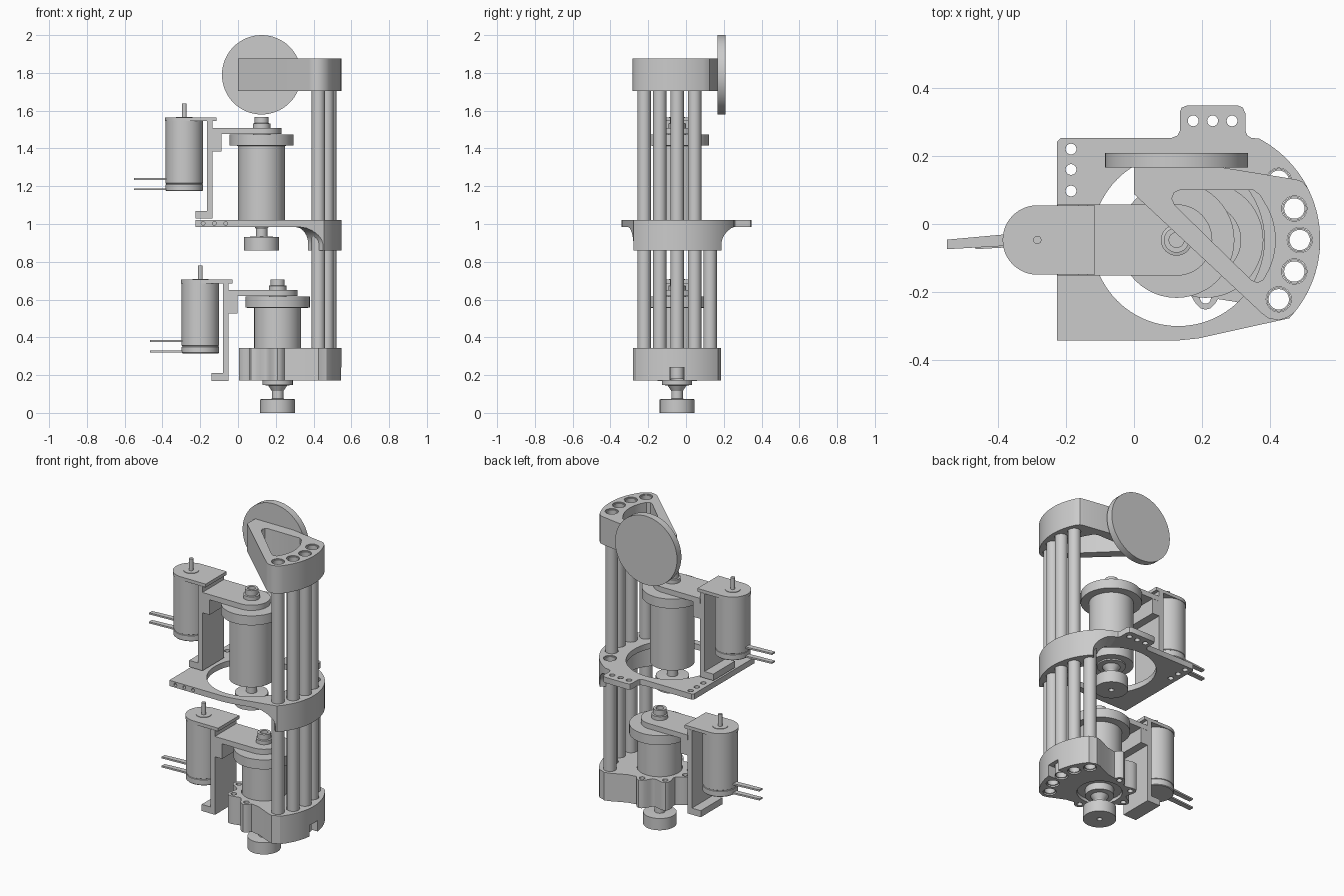
import bpy, bmesh
from math import sin, cos, pi, radians, sqrt

if "Cube" in bpy.data.objects:
    bpy.data.objects.remove(bpy.data.objects["Cube"])

CY = -0.047                # y of all the main axes
FX = 0.21                  # centre of the post arc
POSTS = [-39, -19.5, 0, 19.5, 39]


def finish(name, bm):
    bmesh.ops.recalc_face_normals(bm, faces=bm.faces)
    me = bpy.data.meshes.new(name)
    bm.to_mesh(me)
    bm.free()
    ob = bpy.data.objects.new(name, me)
    bpy.context.collection.objects.link(ob)
    return ob


def loft(name, rings, closed=False):
    """Skin equal-length rings; cap the ends, or close the loop."""
    bm = bmesh.new()
    vs = [[bm.verts.new(p) for p in r] for r in rings]
    n = len(vs[0])
    pairs = list(zip(vs, vs[1:])) + ([(vs[-1], vs[0])] if closed else [])
    for a, b in pairs:
        for i in range(n):
            j = (i + 1) % n
            bm.faces.new((a[i], a[j], b[j], b[i]))
    if not closed:
        bm.faces.new(vs[0])
        bm.faces.new(vs[-1])
    return finish(name, bm)


def prism(name, pts, z0, z1):
    return loft(name, [[(x, y, z) for x, y in pts] for z in (z0, z1)])


def prism_y(name, pts, y0, y1):
    return loft(name, [[(x, y, z) for x, z in pts] for y in (y0, y1)])


def arc(cx, cy, r, a0, a1, n):
    return [(cx + r * cos(radians(a0 + (a1 - a0) * i / n)),
             cy + r * sin(radians(a0 + (a1 - a0) * i / n))) for i in range(n + 1)]


def circle(cx, cy, r, n=48):
    return arc(cx, cy, r, 0, 360, n)[:-1]


def lathe(name, cx, cy, prof, closed=False, n=48):
    return loft(name, [[(x, y, z) for x, y in circle(cx, cy, r, n)] for r, z in prof], closed)


def tongue(name, cx, r, x_end, z0, z1):
    """Flat strap with one rounded end."""
    a = (90, 270) if x_end > cx else (-90, 90)
    pts = arc(cx, CY, r, *a, 24)
    ends = [(x_end, pts[-1][1]), (x_end, pts[0][1])]
    return prism(name, pts + ends, z0, z1)


def boolean(ob, cutter, op='DIFFERENCE'):
    m = ob.modifiers.new("bool", 'BOOLEAN')
    m.operation, m.object, m.solver = op, cutter, 'EXACT'
    bpy.context.view_layer.objects.active = ob
    bpy.ops.object.modifier_apply(modifier=m.name)
    bpy.data.objects.remove(cutter)


def drill(ob, x, y, r, z0, z1, n=24):
    boolean(ob, prism("cutter", circle(x, y, r, n), z0, z1))


def post_xy(a):
    return FX + 0.277 * cos(radians(a)), CY + 0.277 * sin(radians(a))


def box(name, x0, x1, y0, y1, z0, z1):
    return prism(name, [(x0, y0), (x1, y0), (x1, y1), (x0, y1)], z0, z1)


# Lower plate: lobed motor seat blending into the post fan
pts = arc(FX, CY, 0.337, -40, 40, 28) + [(0.447, 0.175), (0.425, 0.185), (0.395, 0.178), (0.3, 0.135)]
for a in range(78, 283, 4):
    r = 0.18 + 0.025 * cos(radians(8 * a))
    pts.append((FX + r * cos(radians(a)), CY + r * sin(radians(a))))
pts += [(0.3, -0.229), (0.395, -0.272), (0.425, -0.281), (0.447, -0.27)]
lower = prism("lower_plate", pts, 0.172, 0.343)
drill(lower, FX, CY, 0.126, 0.1, 0.4, 48)
for a in POSTS:
    drill(lower, *post_xy(a), 0.037, 0.1, 0.4)
for a in range(90, 271, 45):
    drill(lower, FX + 0.171 * cos(radians(a)), CY + 0.171 * sin(radians(a)), 0.016, 0.1, 0.4, 16)
boolean(lower, box("cutter", 0.5, 0.6, -0.087, -0.007, 0.1, 0.24))

# Middle plate: thin deck with a bore
outline = arc(FX, CY, 0.337, -43, 62, 36) + [
    (0.345, 0.253), (0.333, 0.26), (0.327, 0.275), (0.327, 0.325), (0.32, 0.342), (0.305, 0.348),
    (0.155, 0.348), (0.14, 0.342), (0.135, 0.33), (0.135, 0.275), (0.128, 0.26), (0.11, 0.253),
    (-0.215, 0.253), (-0.226, 0.242), (-0.226, -0.342), (0.13, -0.342), (0.19, -0.336)]
deck = prism("middle_deck", outline, 0.985, 1.02)
drill(deck, 0.13, CY, 0.253, 0.9, 1.1, 64)
for x, y in [(-0.185, 0.22), (-0.185, 0.16), (-0.185, 0.097), (0.174, 0.303), (0.231, 0.303), (0.288, 0.303)]:
    drill(deck, x, y, 0.016, 0.9, 1.1, 16)
for x in (-0.185, -0.125, -0.065):
    boolean(deck, prism_y("cutter", circle(x, 1.003, 0.01, 12), -0.4, -0.29))

# Middle post block: fan that flares out into the deck
rings = []
for i in range(10):
    t = max(0, (i - 1) / 8)
    half = 44 + 27 * (1 - sqrt(1 - t * t))
    z = 0.86 if i == 0 else 0.89 + 0.1 * t
    rings.append([(x, y, z) for x, y in arc(FX, CY, 0.34, -half, half, 32) + arc(FX, CY, 0.225, half, -half, 32)])
block = loft("middle_post_block", rings)
boolean(block, prism("cutter", outline, 0.8, 1.1), 'INTERSECT')
drill(block, 0.13, CY, 0.253, 0.8, 1.1, 64)
for a in POSTS:
    drill(block, *post_xy(a), 0.037, 0.8, 1.1)
    drill(deck, *post_xy(a), 0.037, 0.8, 1.1)

# Top plate: pocketed triangle
pts = arc(FX, CY, 0.337, -39, 27, 28) + [(0.495, 0.125), (0.475, 0.131), (0.26, 0.166),
       (0, 0.168), (0, 0.088), (0.375, -0.262), (0.395, -0.277), (0.425, -0.283), (0.45, -0.275)]
top = prism("top_plate", pts, 1.705, 1.875)
pocket = [(0.135, 0.1), (0.118, 0.092), (0.111, 0.075), (0.12, 0.055), (0.345, -0.165), (0.362, -0.172), (0.38, -0.163)]
pocket += arc(FX, CY, 0.205, -25, 33, 12) + [(0.37, 0.085), (0.35, 0.1)]
boolean(top, prism("cutter", pocket, 1.6, 2))
for a in POSTS[:4]:
    drill(top, *post_xy(a), 0.037, 1.6, 2)

# Round disc on the back of the top plate
prism_y("round_disc", circle(0.125, 1.79, 0.21, 64), 0.166, 0.208)

# Hollow posts
for k, a in enumerate(POSTS):
    x, y = post_xy(a)
    zt = 1.87 if k < 4 else 1.015
    lathe(f"post_{k + 1}", x, y, [(0.0355, 0.18), (0.0355, zt), (0.03, zt), (0.03, 0.18)], True, 32)


def drive(tag, dx, dz, body_z):
    """Spindle housing, bracket and small side motor."""
    cx = 0.125 + dx
    lathe(tag + "_spindle_housing", cx, CY,
          [(0.124, body_z), (0.124, 1.41 + dz), (0.17, 1.412 + dz), (0.17, 1.47 + dz)])
    lathe(tag + "_spindle_cap", cx, CY,
          [(0.046, 1.46 + dz), (0.046, 1.528 + dz), (0.037, 1.53 + dz), (0.037, 1.562 + dz),
           (0.022, 1.562 + dz), (0.022, 1.53 + dz)])
    lathe(tag + "_output_hub", cx, CY,
          [(0.015, 0.89 + dz), (0.015, 0.855 + dz), (0.0925, 0.855 + dz), (0.0925, 0.927 + dz),
           (0.03, 0.93 + dz), (0.03, 0.97 + dz), (0.05, 1.0 + dz), (0.08, 1.003 + dz), (0.08, body_z + 0.01)])
    # Bracket
    prof = [(-0.225, 1.025), (-0.135, 1.025), (-0.135, 1.38), (-0.087, 1.38), (-0.087, 1.48),
            (-0.135, 1.48), (-0.135, 1.542), (-0.165, 1.542), (-0.165, 1.065), (-0.225, 1.065)]
    prism_y(tag + "_bracket", [(x + dx, z + dz) for x, z in prof], CY - 0.104, CY + 0.104)
    tongue(tag + "_bracket_arm", cx, 0.105, -0.137 + dx, 1.473 + dz, 1.505 + dz)
    # Side motor
    mx = -0.284 + dx
    tongue(tag + "_motor_plate", mx, 0.102, -0.115 + dx, 1.54 + dz, 1.56 + dz)
    lathe(tag + "_side_motor", mx, CY,
          [(0.095, 1.17 + dz), (0.099, 1.174 + dz), (0.099, 1.205 + dz), (0.096, 1.207 + dz),
           (0.096, 1.21 + dz), (0.099, 1.212 + dz), (0.099, 1.542 + dz)])
    lathe(tag + "_motor_collar", mx, CY, [(0.043, 1.55 + dz), (0.043, 1.563 + dz)], n=32)
    lathe(tag + "_motor_shaft", mx, CY, [(0.012, 1.55 + dz), (0.012, 1.635 + dz)], n=24)
    for k, z in enumerate((1.18 + dz, 1.235 + dz)):
        x0, x1 = mx - 0.09, -0.55 + dx
        prism(f"{tag}_lead_{k + 1}", [(x0, CY + 0.017), (x0, CY - 0.017), (x1, CY - 0.027), (x1, CY + 0.001)],
              z - 0.005, z + 0.005)


drive("upper", 0, 0.004, 1.015)
drive("lower", 0.085, -0.855, 0.19)

# Smooth round walls, keep edges sharp
bpy.ops.object.select_all(action='SELECT')
bpy.ops.object.shade_smooth_by_angle(angle=radians(30))
